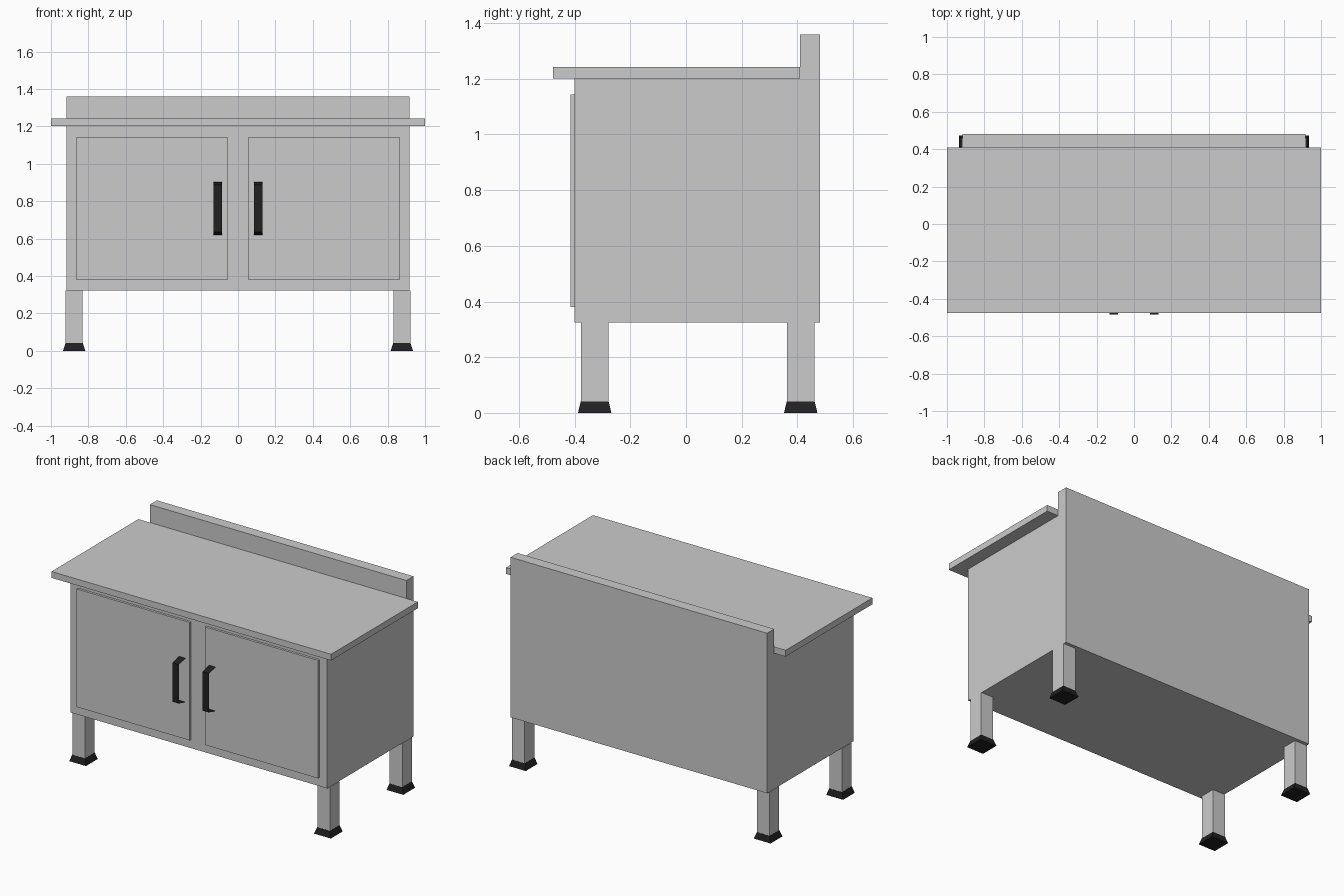
import bpy, bmesh

if "Cube" in bpy.data.objects:
    bpy.data.objects.remove(bpy.data.objects["Cube"])

black = bpy.data.materials.new("black_plastic")
black.diffuse_color = (0.015, 0.015, 0.015, 1)
black.use_nodes = True
black.node_tree.nodes["Principled BSDF"].inputs["Base Color"].default_value = black.diffuse_color


def make(name, verts, faces, mat=None):
    mesh = bpy.data.meshes.new(name)
    mesh.from_pydata(verts, [], faces)
    if len(faces) > 3:  # closed solids
        bm = bmesh.new()
        bm.from_mesh(mesh)
        bmesh.ops.recalc_face_normals(bm, faces=bm.faces)
        bm.to_mesh(mesh)
        bm.free()
    if mat:
        mesh.materials.append(mat)
    obj = bpy.data.objects.new(name, mesh)
    bpy.context.collection.objects.link(obj)
    return obj


def extrude_x(name, profile, x0, x1, mat=None, capped=True):
    """Sweep a (y, z) profile along x; uncapped profiles become open strips."""
    n = len(profile)
    verts = [(x, y, z) for x in (x0, x1) for y, z in profile]
    faces = [(i, (i + 1) % n, n + (i + 1) % n, n + i)
             for i in range(n if capped else n - 1)]
    if capped:
        faces += [tuple(range(n)), tuple(range(n, 2 * n))]
    return make(name, verts, faces, mat)


def box(name, x0, x1, y0, y1, z0, z1):
    return extrude_x(name, [(y0, z0), (y1, z0), (y1, z1), (y0, z1)], x0, x1)


def foot(name, x, y, low, high, height):
    """Flared foot: rectangular frustum with given half sizes."""
    verts = [(x + sx * hx, y + sy * hy, z)
             for (hx, hy), z in ((low, 0), (high, height))
             for sx, sy in ((-1, -1), (1, -1), (1, 1), (-1, 1))]
    faces = [(0, 1, 2, 3), (4, 5, 6, 7)]
    faces += [(i, (i + 1) % 4, 4 + (i + 1) % 4, 4 + i) for i in range(4)]
    return make(name, verts, faces, black)


# Cabinet body with its raised back, as one L-shaped profile
extrude_x("cabinet_body",
          [(-0.40, 0.324), (0.482, 0.324), (0.482, 1.359), (0.41, 1.359),
           (0.41, 1.202), (-0.40, 1.202)], -0.918, 0.918)

# Overhanging worktop
box("worktop", -1, 1, -0.477, 0.41, 1.202, 1.243)

for side, s in (("left", -1), ("right", 1)):
    # Door
    xs = sorted((s * 0.055, s * 0.864))
    box(side + "_door", *xs, -0.415, -0.40, 0.38, 1.143)
    # Thin bent strip handle
    xs = sorted((s * 0.085, s * 0.131))
    extrude_x(side + "_handle",
              [(-0.415, 0.904), (-0.483, 0.888), (-0.483, 0.636), (-0.415, 0.62)][::-1],
              *xs, black, capped=False)
    # Legs and flared feet
    for end, y in (("front", -0.328), ("back", 0.412)):
        x = s * 0.876
        box(f"{end}_{side}_leg", x - 0.045, x + 0.045, y - 0.049, y + 0.049, 0.04, 0.324)
        foot(f"{end}_{side}_foot", x, y, (0.06, 0.06), (0.046, 0.05), 0.041)
